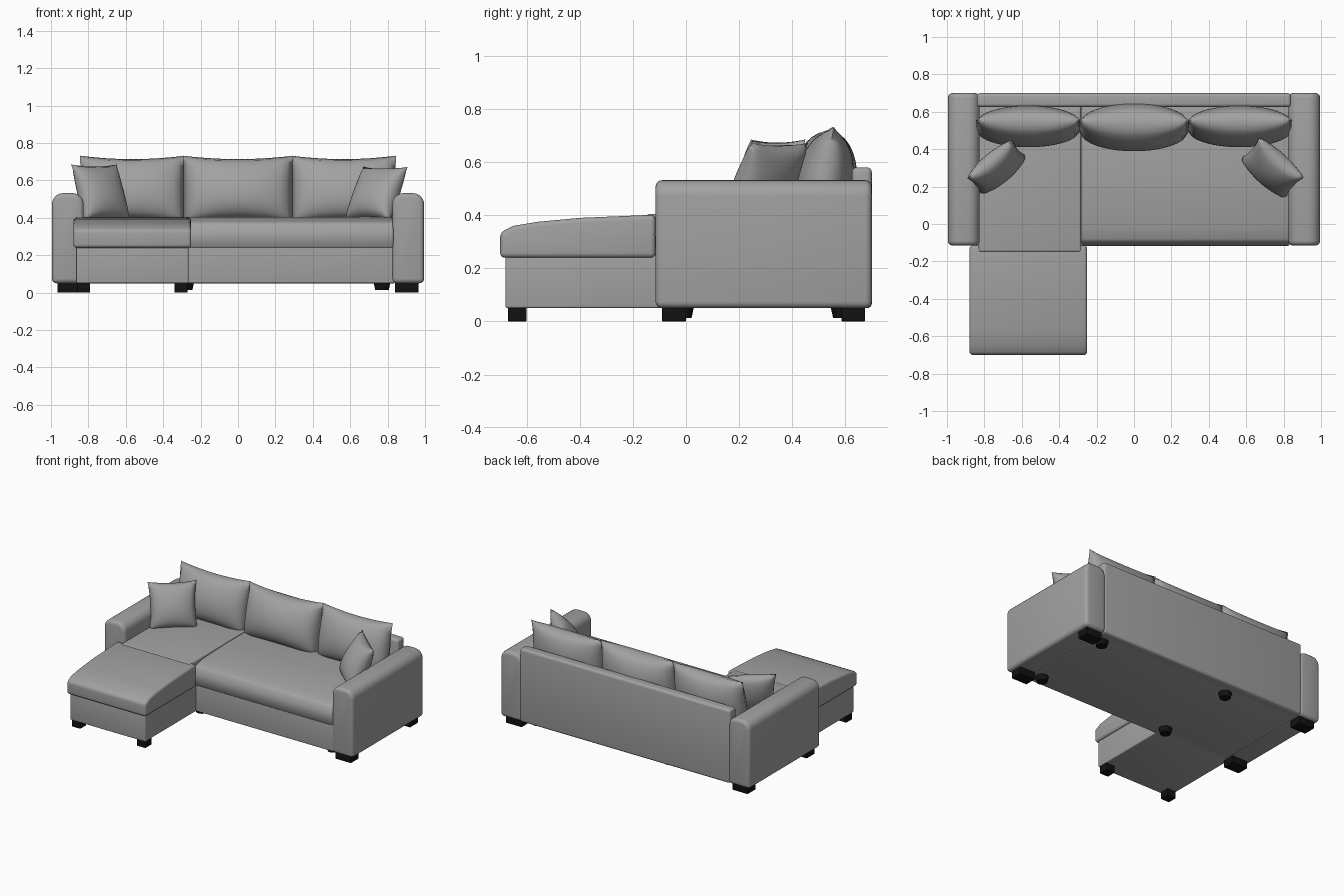
import bpy, bmesh
from math import radians
from mathutils import Euler, Vector

if "Cube" in bpy.data.objects:
    bpy.data.objects.remove(bpy.data.objects["Cube"])


def make_material(name, value, rough):
    m = bpy.data.materials.new(name)
    m.use_nodes = True
    col = (value, value, value, 1)
    m.diffuse_color = col
    shader = m.node_tree.nodes["Principled BSDF"]
    shader.inputs["Base Color"].default_value = col
    shader.inputs["Roughness"].default_value = rough
    return m


FABRIC = make_material("grey fabric", 0.36, 0.9)
BLACK = make_material("black plastic", 0.006, 0.6)


def finish(bm, name, mat, angle=50):
    bmesh.ops.recalc_face_normals(bm, faces=bm.faces)
    me = bpy.data.meshes.new(name)
    bm.to_mesh(me)
    bm.free()
    me.materials.append(mat)
    ob = bpy.data.objects.new(name, me)
    bpy.context.collection.objects.link(ob)
    bpy.ops.object.select_all(action='DESELECT')
    ob.select_set(True)
    bpy.context.view_layer.objects.active = ob
    bpy.ops.object.shade_smooth_by_angle(angle=radians(angle))
    return ob


def round_edges(bm, width, test=None, segments=4):
    """Round the sharp edges, or only those that pass the test."""
    edges = [e for e in bm.edges if len(e.link_faces) == 2
             and e.calc_face_angle(0) > radians(40) and (test is None or test(e))]
    bmesh.ops.bevel(bm, geom=edges, offset=width, segments=segments,
                    profile=0.5, affect='EDGES', clamp_overlap=True)


def prism(points, x0, x1):
    """Extrude a (y, z) side profile from x0 to x1."""
    bm = bmesh.new()
    face = bm.faces.new([bm.verts.new((x0, y, z)) for y, z in points])
    ext = bmesh.ops.extrude_face_region(bm, geom=[face])
    for v in ext["geom"]:
        if isinstance(v, bmesh.types.BMVert):
            v.co.x = x1
    bmesh.ops.recalc_face_normals(bm, faces=bm.faces)
    return bm


def block(x0, x1, y0, y1, z0, z1):
    return prism([(y0, z0), (y1, z0), (y1, z1), (y0, z1)], x0, x1)


def box(name, bounds, bevel, mat=FABRIC):
    bm = block(*bounds)
    round_edges(bm, bevel)
    return finish(bm, name, mat)


def pillow(name, size, loc, rot, pinch):
    """Stuffed cushion: two bulging grids joined at a thin seam, with pulled-out corners."""
    w, h, t = size
    bm = bmesh.new()
    for side in (-1, 1):
        grid = bmesh.ops.create_grid(bm, x_segments=20, y_segments=20, size=1)
        for v in grid["verts"]:
            u, s = v.co.x, v.co.y
            bulge = max(0, (1 - u * u) * (1 - s * s)) ** 0.45
            # the stuffing settles a little towards the bottom
            v.co = Vector((u * w / 2 * (1 - pinch[0] * (1 - s * s)),
                           side * t / 2 * bulge * (1 - 0.12 * s),
                           s * h / 2 * (1 - pinch[1] * (1 - u * u))))
    bmesh.ops.remove_doubles(bm, verts=bm.verts, dist=0.0005)
    turn = Euler([radians(a) for a in rot], 'XYZ').to_matrix()
    for v in bm.verts:
        v.co = turn @ v.co + Vector(loc)
    return finish(bm, name, FABRIC, 80)


# Arms: rolled along the top, softer on the other edges
for side, label in ((-1, "right"), (1, "left")):
    xs = sorted((side * 0.825, side * 0.995))
    bm = block(*xs, -0.115, 0.70, 0.05, 0.532)
    round_edges(bm, 0.06, lambda e: all(v.co.z > 0.5 for v in e.verts)
                and abs(e.verts[0].co.y - e.verts[1].co.y) > 0.1, 6)
    round_edges(bm, 0.025)
    finish(bm, label + "_arm", FABRIC)

# Frame
box("back_panel", (-0.84, 0.84, 0.625, 0.70, 0.05, 0.58), 0.018)
box("sofa_base", (-0.84, 0.84, -0.10, 0.66, 0.05, 0.26), 0.008)
box("chaise_base", (-0.865, -0.265, -0.68, -0.05, 0.05, 0.25), 0.008)

# Seat cushion with a full, rounded front
bm = prism([(-0.10, 0.235), (0.64, 0.235), (0.64, 0.405), (0.25, 0.405),
            (-0.02, 0.395), (-0.09, 0.375), (-0.118, 0.33), (-0.116, 0.28)],
           -0.28, 0.832)
round_edges(bm, 0.012)
finish(bm, "seat_cushion", FABRIC, 60)

# Chaise cushion: sloping wide front, narrower rear between the arm and seat
bm = prism([(-0.70, 0.24), (-0.115, 0.24), (-0.115, 0.402), (-0.40, 0.39),
            (-0.56, 0.375), (-0.65, 0.36), (-0.70, 0.335)], -0.88, -0.25)
round_edges(bm, 0.018)
finish(bm, "chaise_cushion", FABRIC, 60)
box("chaise_rear_cushion", (-0.832, -0.283, -0.15, 0.64, 0.24, 0.405), 0.012)

# Back cushions
for label, x, w, t, y in (("right", -0.565, 0.56, 0.215, 0.525),
                          ("middle", 0, 0.59, 0.25, 0.52),
                          ("left", 0.565, 0.56, 0.215, 0.525)):
    pillow(label + "_back_cushion", (w, 0.37, t), (x, y, 0.55), (-10, 0, 0), (0.015, 0.1))

# Throw pillows leaning into the corners
pillow("right_throw_pillow", (0.32, 0.32, 0.15), (-0.735, 0.305, 0.535), (-20, 0, 40), (0.08, 0.08))
pillow("left_throw_pillow", (0.32, 0.32, 0.16), (0.74, 0.30, 0.53), (-27, 0, -42), (0.08, 0.08))

# Square feet under the arms and the chaise front
for side, label in ((-1, "right"), (1, "left")):
    xs = sorted((side * 0.84, side * 0.965))
    box(label + "_front_foot", (*xs, -0.09, 0.0, 0, 0.055), 0.004, BLACK)
    box(label + "_rear_foot", (*xs, 0.585, 0.675, 0, 0.055), 0.004, BLACK)
for label, x in (("right", -0.825), ("left", -0.305)):
    box("chaise_foot_" + label, (x - 0.035, x + 0.035, -0.67, -0.60, 0, 0.055), 0.004, BLACK)

# Round feet under the frame
for x in (-0.28, 0.77):
    for y in (-0.015, 0.59):
        bm = bmesh.new()
        bmesh.ops.create_cone(bm, cap_ends=True, segments=20, radius1=0.036,
                              radius2=0.045, depth=0.042)
        bmesh.ops.translate(bm, verts=bm.verts, vec=(x, y, 0.034))
        finish(bm, "round_foot", BLACK)
